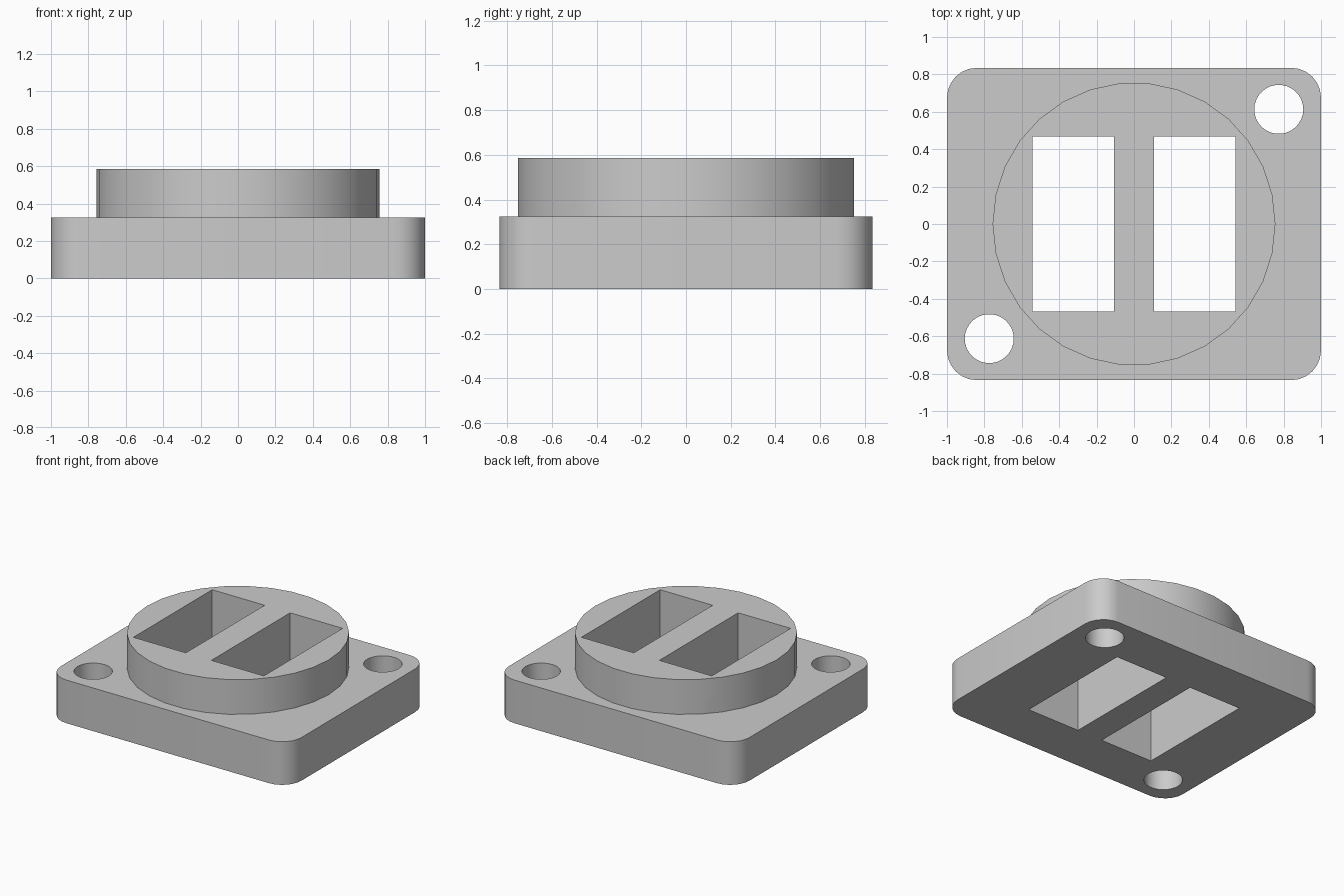
import bpy, bmesh
from mathutils import Matrix
from math import radians

cube = bpy.data.objects.get("Cube")
if cube:
    bpy.data.objects.remove(cube, do_unlink=True)

grey = bpy.data.materials.new("light grey")
grey.use_nodes = True
COLOUR = (0.6, 0.6, 0.6, 1)
grey.diffuse_color = COLOUR
grey.node_tree.nodes["Principled BSDF"].inputs["Base Color"].default_value = COLOUR


def finish(name, bm):
    bmesh.ops.recalc_face_normals(bm, faces=bm.faces)
    mesh = bpy.data.meshes.new(name)
    bm.to_mesh(mesh)
    bm.free()
    mesh.materials.append(grey)
    obj = bpy.data.objects.new(name, mesh)
    bpy.context.collection.objects.link(obj)
    return obj


def box(name, x, y, width, depth, z0, z1, radius=0):
    bm = bmesh.new()
    place = Matrix.Translation((x, y, (z0 + z1) / 2)) @ Matrix.Diagonal((width, depth, z1 - z0, 1))
    bmesh.ops.create_cube(bm, size=1, matrix=place)
    if radius:
        upright = [e for e in bm.edges if abs(e.verts[0].co.z - e.verts[1].co.z) > 0.01]
        bmesh.ops.bevel(bm, geom=upright, offset=radius, segments=6, profile=0.5, affect='EDGES')
    return finish(name, bm)


def cylinder(name, x, y, radius, z0, z1, sides):
    bm = bmesh.new()
    bmesh.ops.create_cone(bm, cap_ends=True, segments=sides, radius1=radius, radius2=radius,
                          depth=z1 - z0, matrix=Matrix.Translation((x, y, (z0 + z1) / 2))
                          @ Matrix.Rotation(radians(90), 4, 'Z'))
    return finish(name, bm)


def combine(target, tool, operation):
    mod = target.modifiers.new(operation.lower(), 'BOOLEAN')
    mod.operation, mod.solver, mod.object = operation, 'EXACT', tool
    bpy.context.view_layer.objects.active = target
    bpy.ops.object.modifier_apply(modifier=mod.name)
    bpy.data.objects.remove(tool, do_unlink=True)


# Rounded base plate with the round boss fused on top
flange = box("mounting_flange", 0, 0, 2, 1.67, 0, 0.324, radius=0.16)
combine(flange, cylinder("boss", 0, 0, 0.756, 0.1, 0.585, 30), 'UNION')

# Two through slots and two diagonal screw holes
for side in (-1, 1):
    combine(flange, box("slot_cutter", side * 0.324, 0, 0.436, 0.935, -0.2, 0.9), 'DIFFERENCE')
    combine(flange, cylinder("hole_cutter", side * 0.774, side * 0.613, 0.131, -0.2, 0.9, 30),
            'DIFFERENCE')

# Smooth walls with crisp rims
bpy.ops.object.select_all(action='DESELECT')
flange.select_set(True)
bpy.context.view_layer.objects.active = flange
bpy.ops.object.shade_smooth_by_angle(angle=radians(30))
